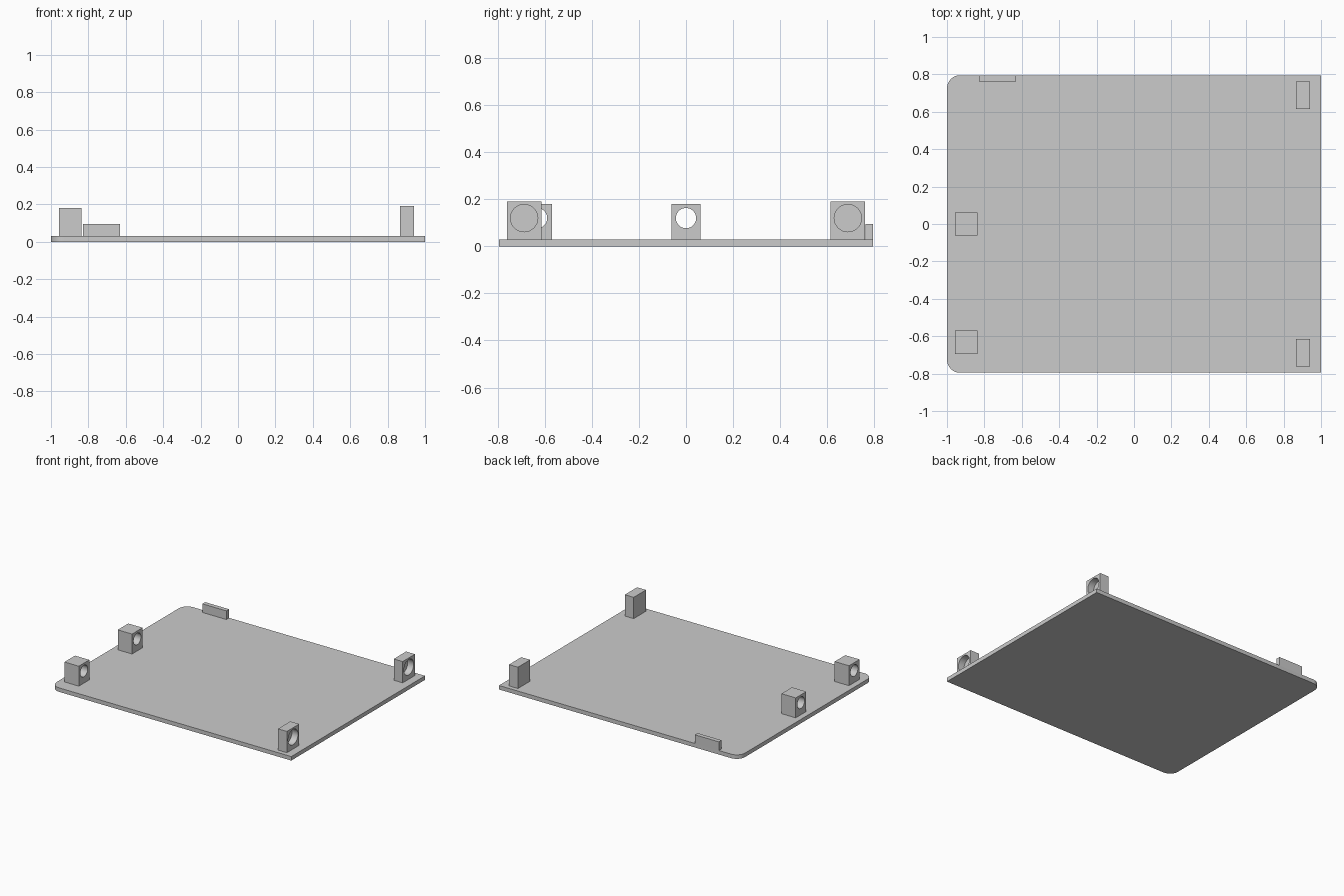
import bpy, bmesh, math
from mathutils import Matrix, Vector

if "Cube" in bpy.data.objects:
    bpy.data.objects.remove(bpy.data.objects["Cube"])

grey = bpy.data.materials.new("plain grey")
grey.diffuse_color = (0.6, 0.6, 0.6, 1)
grey.use_nodes = True
grey.node_tree.nodes["Principled BSDF"].inputs["Base Color"].default_value = grey.diffuse_color

T = 0.03          # plate thickness
HOLE_Z = 0.12     # height of the hole centres


def add_object(name, bm):
    mesh = bpy.data.meshes.new(name)
    bmesh.ops.recalc_face_normals(bm, faces=bm.faces)
    bm.to_mesh(mesh)
    bm.free()
    mesh.materials.append(grey)
    obj = bpy.data.objects.new(name, mesh)
    bpy.context.collection.objects.link(obj)
    return obj


def box(name, x0, x1, y0, y1, z0, z1):
    bm = bmesh.new()
    size = Vector((x1 - x0, y1 - y0, z1 - z0))
    mid = Vector((x0 + x1, y0 + y1, z0 + z1)) / 2
    bmesh.ops.create_cube(bm, size=1, matrix=Matrix.Translation(mid) @ Matrix.Diagonal(size).to_4x4())
    return add_object(name, bm)


def drill(obj, x0, x1, y, radius):
    """Cut a round hole along x and smooth its wall."""
    bm = bmesh.new()
    place = Matrix.Translation(((x0 + x1) / 2, y, HOLE_Z)) @ Matrix.Rotation(math.pi / 2, 4, 'Y')
    bmesh.ops.create_cone(bm, cap_ends=True, segments=48, radius1=radius, radius2=radius,
                          depth=x1 - x0, matrix=place)
    cutter = add_object("hole_cutter", bm)
    cutter.hide_render = True
    mod = obj.modifiers.new("hole", 'BOOLEAN')
    mod.operation, mod.solver, mod.object = 'DIFFERENCE', 'EXACT', cutter
    bpy.ops.object.select_all(action='DESELECT')
    bpy.context.view_layer.objects.active = obj
    obj.select_set(True)
    bpy.ops.object.modifier_apply(modifier=mod.name)
    bpy.data.objects.remove(cutter)
    bpy.ops.object.shade_smooth_by_angle(angle=math.radians(30))


# Base plate, rounded at the two left corners
plate = box("base_plate", -1, 1, -0.795, 0.795, 0, T)
bm = bmesh.new()
bm.from_mesh(plate.data)
corners = [e for e in bm.edges
           if all(v.co.x < 0 for v in e.verts) and abs(e.verts[0].co.z - e.verts[1].co.z) > 0.01]
bmesh.ops.bevel(bm, geom=corners, offset=0.07, segments=12, profile=0.5, affect='EDGES')
bm.to_mesh(plate.data)
bm.free()
bpy.context.view_layer.objects.active = plate
plate.select_set(True)
bpy.ops.object.shade_smooth_by_angle(angle=math.radians(30))

# Left hinge blocks with through holes
for name, y in (("left_block_middle", 0), ("left_block_front", -0.633)):
    block = box(name, -0.957, -0.838, y - 0.0625, y + 0.0625, T, 0.18)
    drill(block, -1.1, -0.7, y, 0.043)

# Right blocks with blind holes opening outward
for name, y in (("right_block_front", -0.688), ("right_block_back", 0.688)):
    block = box(name, 0.866, 0.94, y - 0.073, y + 0.073, T, 0.19)
    drill(block, 0.89, 1.1, y, 0.058)

# Low tab on the back edge
box("back_tab", -0.83, -0.63, 0.762, 0.795, T, 0.095)
